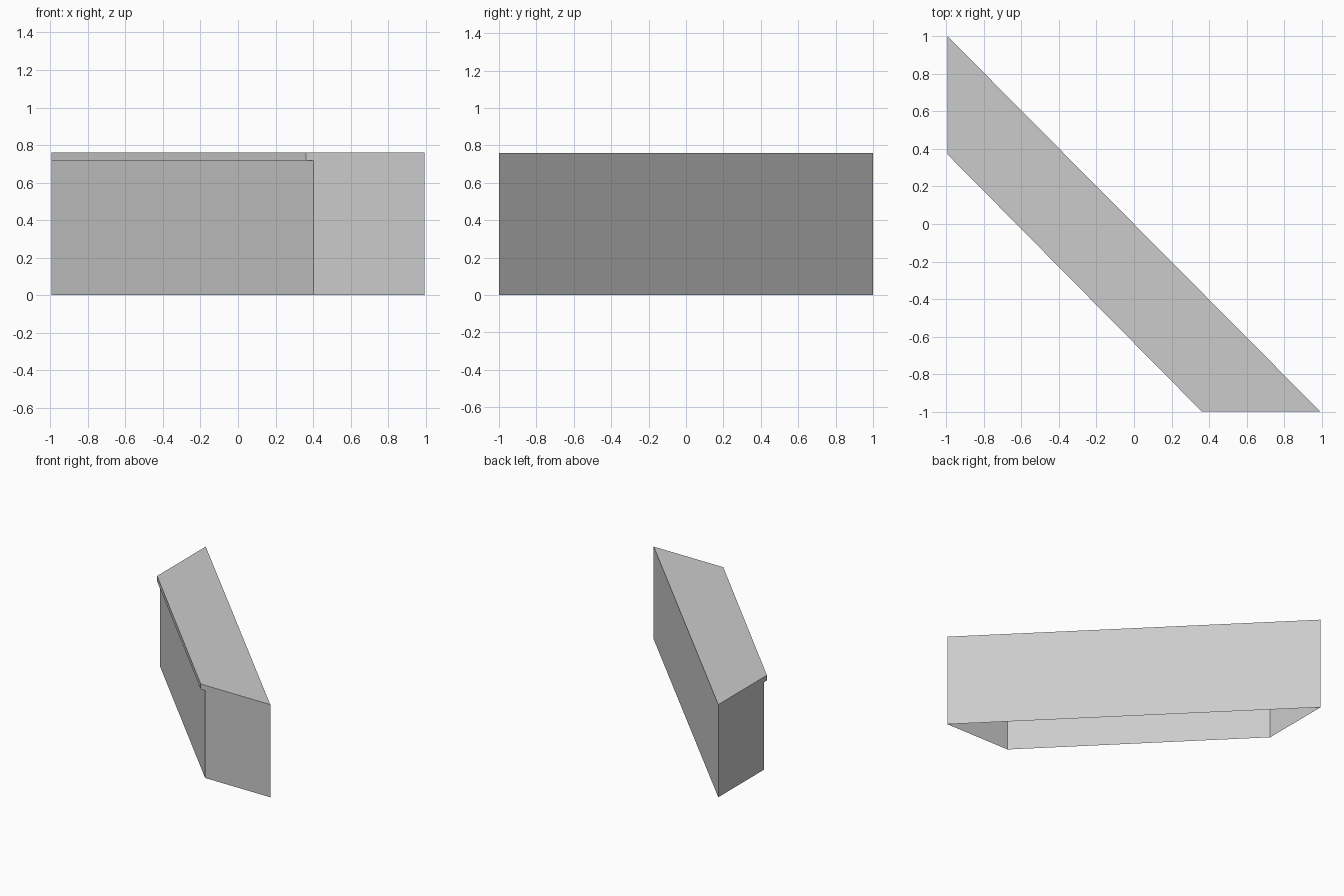
import bpy
import bmesh

cube = bpy.data.objects.get("Cube")
if cube:
    bpy.data.objects.remove(cube, do_unlink=True)

HALF_X, HALF_Y = 0.993, 1.0
HEIGHT, LIP_Z = 0.76, 0.717

# One flat grey for the whole counter
grey = bpy.data.materials.new("light grey")
grey.use_nodes = True
colour = (0.6, 0.6, 0.6, 1)
grey.diffuse_color = colour
grey.node_tree.nodes["Principled BSDF"].inputs["Base Color"].default_value = colour

# Section from back foot, over the top, down to the front foot: (inset from lip, z)
BACK = None
section = [(BACK, 0), (BACK, HEIGHT), (0, HEIGHT), (0, LIP_Z), (0.04, LIP_Z), (0.04, 0)]


def left_point(inset, z):
    return (-HALF_X, HALF_Y if inset is BACK else 0.37 + inset, z)


def front_point(inset, z):
    return (HALF_X if inset is BACK else 0.362 + inset, -HALF_Y, z)


# Diagonal counter shell with an overhanging top, open underneath
bm = bmesh.new()
left = [bm.verts.new(left_point(*p)) for p in section]
front = [bm.verts.new(front_point(*p)) for p in section]
for i in range(len(section) - 1):
    bm.faces.new((left[i], left[i + 1], front[i + 1], front[i]))

# Mitred end walls
bm.faces.new(left)
bm.faces.new(front[::-1])
bmesh.ops.recalc_face_normals(bm, faces=bm.faces)
top = max(bm.faces, key=lambda f: f.calc_center_median().z)
if top.normal.z < 0:
    bmesh.ops.reverse_faces(bm, faces=bm.faces)

mesh = bpy.data.meshes.new("corner_counter")
bm.to_mesh(mesh)
bm.free()
mesh.materials.append(grey)
counter = bpy.data.objects.new("corner_counter", mesh)
bpy.context.collection.objects.link(counter)
